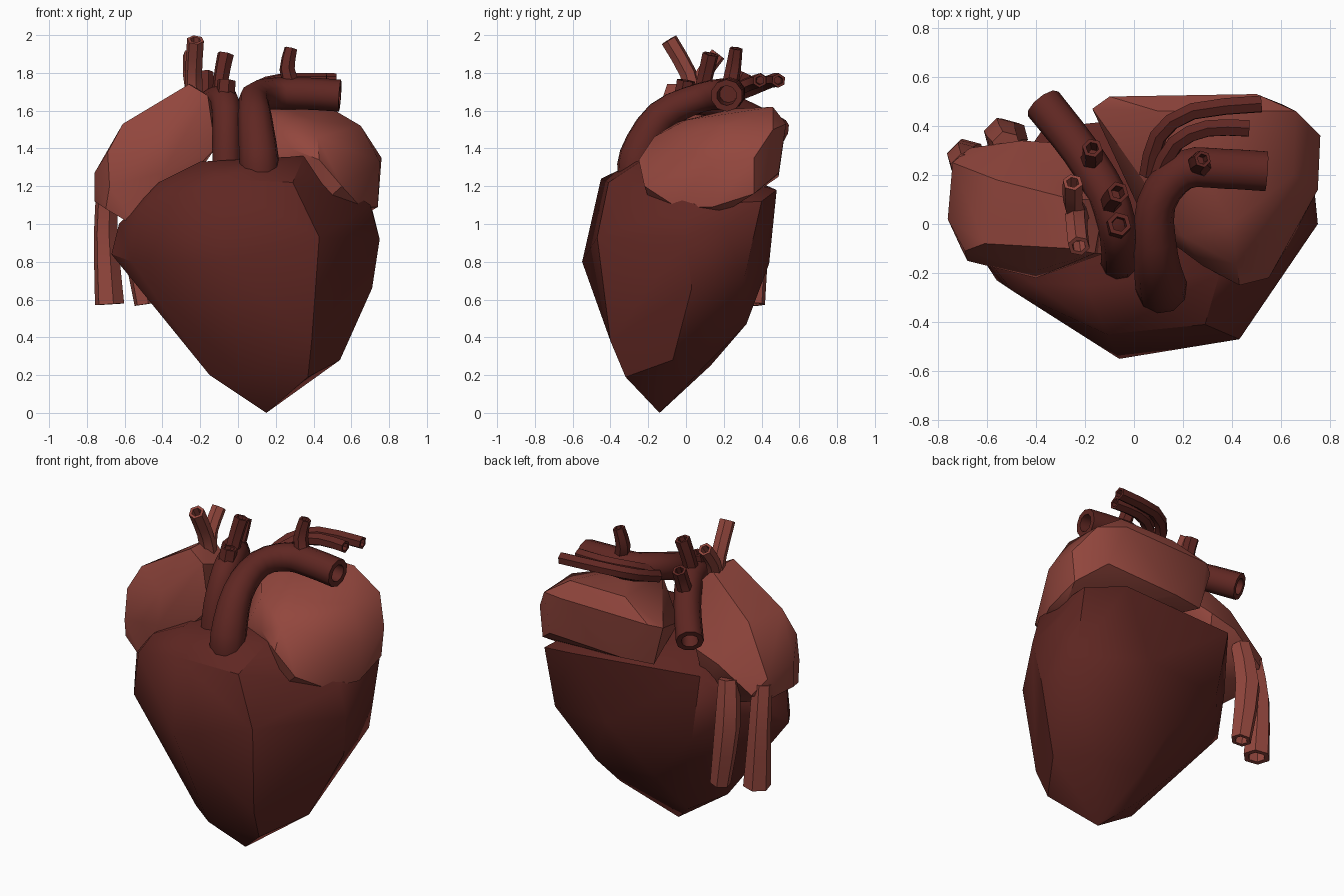
import bpy, bmesh, math
from mathutils import Vector


def material(name, color):
    m = bpy.data.materials.new(name)
    m.diffuse_color = color
    return m


DARK = material("dark_muscle", (0.115, 0.02, 0.016, 1))
LIGHT = material("light_muscle", (0.29, 0.062, 0.047, 1))


def finish(bm, name, mat, angle):
    bmesh.ops.recalc_face_normals(bm, faces=bm.faces[:])
    me = bpy.data.meshes.new(name)
    bm.to_mesh(me)
    bm.free()
    ob = bpy.data.objects.new(name, me)
    bpy.context.collection.objects.link(ob)
    me.materials.append(mat)
    bpy.ops.object.select_all(action='DESELECT')
    ob.select_set(True)
    bpy.context.view_layer.objects.active = ob
    bpy.ops.object.shade_smooth_by_angle(angle=math.radians(angle))
    return ob


def hull(name, pts, mat):
    """Faceted chamber wrapped around a few corner points."""
    bm = bmesh.new()
    for p in pts:
        bm.verts.new(p)
    bmesh.ops.convex_hull(bm, input=bm.verts[:])
    bmesh.ops.delete(bm, geom=[v for v in bm.verts if not v.link_faces], context='VERTS')
    return finish(bm, name, mat, 36)


def spline(pts, steps):
    """Catmull-Rom resampling of (x, y, z, radius) points."""
    p = [Vector(q) for q in pts]
    p = [2 * p[0] - p[1]] + p + [2 * p[-1] - p[-2]]
    out = []
    for i in range(1, len(p) - 2):
        a, b, c, d = p[i - 1:i + 3]
        for s in range(steps):
            t = s / steps
            out.append(0.5 * (2 * b + (c - a) * t + (2 * a - 5 * b + 4 * c - d) * t * t
                              + (3 * b - a - 3 * c + d) * t ** 3))
    return out + [p[-2]]


def vessel(name, pts, mat, sides=8, steps=3):
    """Tube along a path with a thick rim and hollow mouth at its far end."""
    path = spline(pts, steps)
    pos = [q.to_3d() for q in path]
    rad = [q[3] for q in path]
    tans = [(pos[min(i + 1, len(pos) - 1)] - pos[max(i - 1, 0)]).normalized()
            for i in range(len(pos))]
    # rim, then the inner wall going back inside
    end, t, r = pos[-1], tans[-1], rad[-1]
    pos += [end, end - t * r * 1.6]
    rad += [r * 0.62, r * 0.55]
    tans += [t, t]
    bm = bmesh.new()
    side = tans[0].orthogonal().normalized()
    rings = []
    for c, r, t in zip(pos, rad, tans):
        side = (side - t * side.dot(t)).normalized()
        other = t.cross(side)
        rings.append([bm.verts.new(c + r * (side * math.cos(a) + other * math.sin(a)))
                      for a in (2 * math.pi * k / sides for k in range(sides))])
    for lo, hi in zip(rings, rings[1:]):
        for k in range(sides):
            j = (k + 1) % sides
            bm.faces.new((lo[k], lo[j], hi[j], hi[k]))
    bm.faces.new(rings[0][::-1])
    bm.faces.new(rings[-1])
    return finish(bm, name, mat, 50 if sides > 6 else 30)


# Ventricles: the large pointed body
hull("ventricles", [
    (0.15, -0.14, 0), (-0.15, -0.2, 0.2), (0.02, -0.32, 0.19), (-0.03, 0.02, 0.16),
    (0.37, -0.32, 0.19), (0.39, -0.4, 0.38), (0.54, -0.07, 0.28), (0.38, 0.11, 0.26),
    (0.06, 0.13, 0.25), (-0.06, -0.55, 0.8), (-0.56, -0.23, 0.8), (-0.67, -0.06, 0.84),
    (-0.63, -0.1, 1.0), (0.43, -0.47, 0.93), (0.75, 0.0, 0.92), (0.71, 0.03, 0.66),
    (0.70, 0.0, 1.1), (-0.11, -0.45, 1.24), (0.29, -0.41, 1.22), (-0.5, -0.27, 1.09),
    (-0.42, -0.24, 1.22), (-0.2, -0.25, 1.33), (0.35, -0.2, 1.36), (0.73, 0.2, 0.98),
    (0.69, 0.31, 0.72), (0.7, 0.4, 1.12), (0.45, 0.48, 1.18), (0.25, 0.44, 0.79),
    (-0.37, 0.39, 1.22), (-0.3, 0.37, 0.8), (0.0, 0.31, 0.47), (0.4, 0.32, 0.47),
    (-0.5, 0.2, 0.95)], DARK)

# Atria: two lighter chambers on the shoulders
hull("left_atrium", [
    (0.76, 0.36, 1.35), (0.75, 0.14, 1.33), (0.74, 0.36, 1.16), (0.74, 0.14, 1.09),
    (0.69, 0.2, 1.06), (0.65, -0.05, 1.09), (0.55, -0.22, 1.2), (0.43, -0.25, 1.34),
    (0.45, -0.19, 1.11), (0.28, -0.17, 1.4), (0.42, -0.17, 1.46), (0.65, 0.2, 1.52),
    (0.4, 0.0, 1.55), (0.2, -0.05, 1.54), (0.25, 0.25, 1.61), (0.1, 0.46, 1.62),
    (0.48, 0.46, 1.62), (0.66, 0.46, 1.5), (0.5, 0.53, 1.53), (-0.1, 0.52, 1.52),
    (-0.17, 0.47, 1.5), (-0.1, 0.46, 1.25), (0.1, 0.49, 1.25), (0.6, 0.49, 1.27),
    (0.05, 0.0, 1.3)], LIGHT)
hull("right_atrium", [
    (-0.76, 0.02, 1.27), (-0.76, 0.02, 1.12), (-0.74, 0.25, 1.25), (-0.72, 0.22, 1.1),
    (-0.61, -0.08, 1.53), (-0.56, 0.18, 1.53), (-0.69, -0.11, 1.38), (-0.68, -0.15, 1.2),
    (-0.7, -0.11, 1.08), (-0.53, -0.17, 0.98), (-0.4, -0.22, 1.27), (-0.4, -0.19, 1.47),
    (-0.26, -0.1, 1.74), (-0.25, 0.1, 1.74), (-0.16, -0.12, 1.68), (-0.12, -0.12, 1.4),
    (-0.12, 0.1, 1.6), (-0.3, 0.33, 1.35), (-0.46, 0.34, 1.3), (-0.67, 0.31, 1.15),
    (-0.32, 0.28, 1.12), (-0.5, 0.2, 1.02)], LIGHT)

# Great arteries
vessel("aorta", [
    (-0.06, -0.16, 1.2, .08), (-0.06, -0.13, 1.45, .075), (-0.065, -0.03, 1.63, .078),
    (-0.11, 0.12, 1.65, .08), (-0.22, 0.3, 1.58, .078), (-0.37, 0.49, 1.48, .08)], DARK, 10)
vessel("pulmonary_trunk", [
    (0.115, -0.26, 1.22, .1), (0.11, -0.25, 1.36, .105), (0.09, -0.13, 1.57, .09),
    (0.09, 0.08, 1.67, .08), (0.2, 0.22, 1.69, .085), (0.37, 0.225, 1.69, .085),
    (0.54, 0.215, 1.68, .085)], DARK, 10)

# Smaller branches: name, path, material
branches = [
    ("aortic_branch_front", [(-0.07, -0.03, 1.6, .05), (-0.065, -0.01, 1.7, .05),
                             (-0.06, 0.0, 1.76, .05)], DARK),
    ("aortic_branch_middle", [(-0.1, 0.06, 1.62, .045), (-0.09, 0.1, 1.77, .042),
                              (-0.065, 0.13, 1.9, .045)], DARK),
    ("aortic_branch_back", [(-0.2, 0.24, 1.56, .045), (-0.17, 0.27, 1.7, .042),
                            (-0.17, 0.31, 1.8, .042)], DARK),
    ("pulmonary_branch_back", [(0.06, 0.2, 1.66, .04), (0.1, 0.36, 1.72, .038),
                               (0.24, 0.46, 1.76, .038), (0.52, 0.49, 1.76, .038)], DARK),
    ("pulmonary_branch_middle", [(0.1, 0.2, 1.68, .04), (0.17, 0.33, 1.74, .038),
                                 (0.3, 0.39, 1.76, .038), (0.47, 0.39, 1.76, .038)], DARK),
    ("pulmonary_branch_upper", [(0.29, 0.23, 1.72, .045), (0.26, 0.25, 1.82, .042),
                                (0.28, 0.265, 1.93, .035)], DARK),
    ("upper_vein_front", [(-0.23, 0.04, 1.66, .05), (-0.235, 0.01, 1.8, .046),
                          (-0.225, -0.09, 1.975, .046)], LIGHT),
    ("upper_vein_back", [(-0.23, 0.04, 1.68, .045), (-0.25, 0.09, 1.79, .042),
                         (-0.25, 0.17, 1.9, .042)], LIGHT),
    ("lower_vein_outer", [(-0.69, 0.23, 1.2, .06), (-0.70, 0.27, 0.95, .065),
                          (-0.68, 0.27, 0.575, .08)], LIGHT),
    ("lower_vein_inner", [(-0.52, 0.32, 1.22, .06), (-0.54, 0.36, 0.95, .075),
                          (-0.49, 0.36, 0.575, .06)], LIGHT),
]
for name, path, mat in branches:
    vessel(name, path, mat, sides=6, steps=2)
